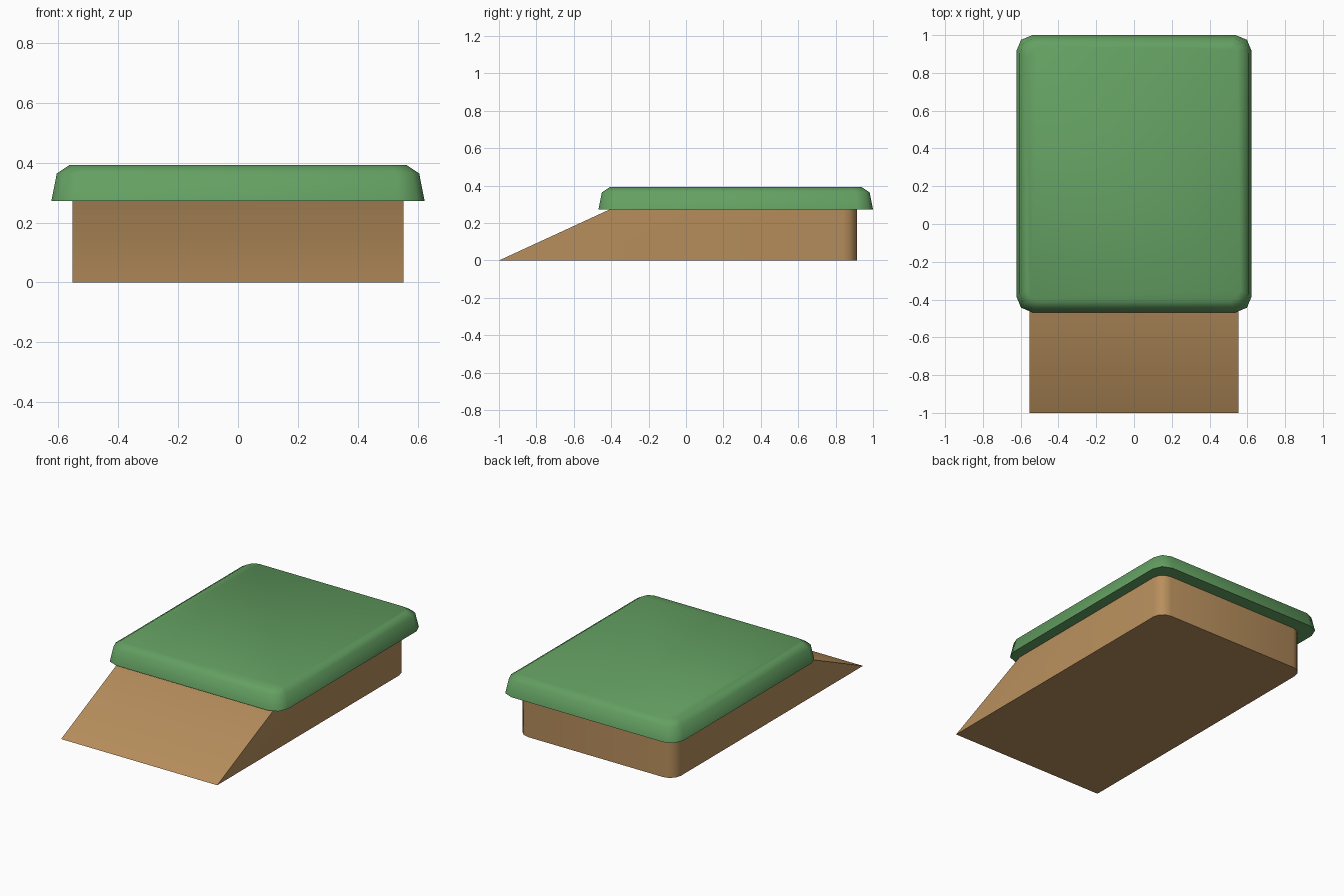
import bpy, bmesh, math

if "Cube" in bpy.data.objects:
    bpy.data.objects.remove(bpy.data.objects["Cube"])


def material(name, rgb):
    m = bpy.data.materials.new(name)
    m.diffuse_color = (*rgb, 1)
    m.use_nodes = True
    m.node_tree.nodes["Principled BSDF"].inputs["Base Color"].default_value = m.diffuse_color
    return m


def corner(cx, cy, r, start, n=2):
    # points of a quarter-circle corner, counter-clockwise
    return [(cx + r * math.cos(start + i * math.pi / 2 / n),
             cy + r * math.sin(start + i * math.pi / 2 / n)) for i in range(n + 1)]


def loft(name, rings, mat):
    # closed solid through stacked rings of equal length
    bm = bmesh.new()
    loops = [[bm.verts.new(p) for p in ring] for ring in rings]
    n = len(loops[0])
    for a, b in zip(loops, loops[1:]):
        for i in range(n):
            j = (i + 1) % n
            bm.faces.new((a[i], a[j], b[j], b[i]))
    bm.faces.new(loops[0][::-1])
    bm.faces.new(loops[-1])
    bmesh.ops.recalc_face_normals(bm, faces=bm.faces)
    me = bpy.data.meshes.new(name)
    bm.to_mesh(me)
    bm.free()
    me.materials.append(mat)
    ob = bpy.data.objects.new(name, me)
    bpy.context.collection.objects.link(ob)
    bpy.ops.object.select_all(action='DESELECT')
    bpy.context.view_layer.objects.active = ob
    ob.select_set(True)
    bpy.ops.object.shade_smooth_by_angle(angle=math.radians(60))
    return ob


green = material("grass green", (0.127, 0.352, 0.122))
brown = material("earth brown", (0.479, 0.275, 0.109))

# earth block with sloping front and rounded back corners
W, BACK, R, TOP = 0.553, 0.915, 0.075, 0.272


def earth_ring(front, z):
    pts = [(-W, front), (W, front)]
    pts += corner(W - R, BACK - R, R, 0, 3) + corner(R - W, BACK - R, R, math.pi / 2, 3)
    return [(x, y, z) for x, y in pts]


loft("earth_ramp", [earth_ring(-1, 0), earth_ring(-0.41, TOP)], brown)


# grass cap with rounded corners and a soft top edge
def cap_ring(inset, z):
    hx, hy, r, cy = 0.623 - inset, 0.734 - inset, 0.085 - inset * 0.5, 0.266
    pts = []
    for k, (sx, sy) in enumerate([(1, 1), (-1, 1), (-1, -1), (1, -1)]):
        pts += corner(sx * (hx - r), cy + sy * (hy - r), r, k * math.pi / 2)
    return [(x, y, z) for x, y in pts]


loft("grass_cap", [cap_ring(0, TOP), cap_ring(0.018, 0.364), cap_ring(0.06, 0.392)], green)
